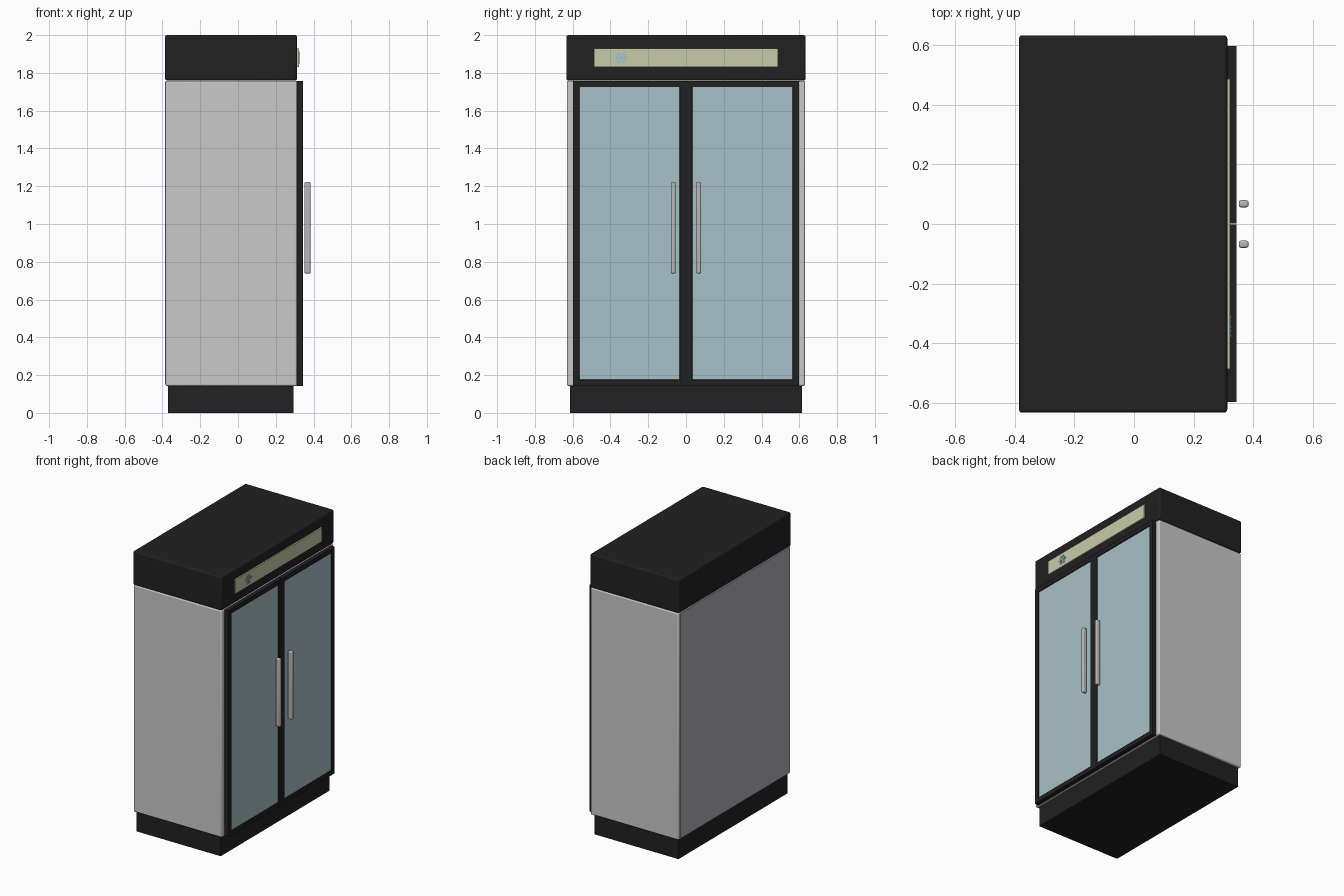
import bpy, bmesh, math
from mathutils import Matrix

if "Cube" in bpy.data.objects:
    bpy.data.objects.remove(bpy.data.objects["Cube"])


def material(name, r, g, b):
    m = bpy.data.materials.new(name)
    m.diffuse_color = (r, g, b, 1)
    m.use_nodes = True
    m.node_tree.nodes["Principled BSDF"].inputs["Base Color"].default_value = m.diffuse_color
    return m


BLACK = material("black plastic", 0.015, 0.015, 0.015)
PANEL = material("light grey panel", 0.59, 0.59, 0.59)
BACK = material("back grey", 0.43, 0.43, 0.48)
GLASS = material("pale blue glass", 0.39, 0.53, 0.58)
SIGN = material("cream sign", 0.58, 0.60, 0.40)
ICE = material("ice blue", 0.32, 0.53, 0.65)
METAL = material("handle metal", 0.48, 0.48, 0.49)


def finish(name, bm, mats):
    mesh = bpy.data.meshes.new(name)
    bm.to_mesh(mesh)
    bm.free()
    for m in mats:
        mesh.materials.append(m)
    obj = bpy.data.objects.new(name, mesh)
    bpy.context.collection.objects.link(obj)
    return obj


def add_box(bm, x, y, z):
    """Axis-aligned box from (min, max) pairs."""
    size = [b - a for a, b in (x, y, z)]
    mid = [(a + b) / 2 for a, b in (x, y, z)]
    mat = Matrix.Translation(mid) @ Matrix.Diagonal((*size, 1))
    return bmesh.ops.create_cube(bm, size=1, matrix=mat)["verts"]


def box(name, x, y, z, mat, bevel=0):
    bm = bmesh.new()
    add_box(bm, x, y, z)
    obj = finish(name, bm, [mat])
    if bevel:
        mod = obj.modifiers.new("rounded edges", "BEVEL")
        mod.width = bevel
        mod.segments = 3
        bpy.context.view_layer.objects.active = obj
        obj.select_set(True)
        bpy.ops.object.shade_smooth_by_angle(angle=math.radians(35))
        obj.select_set(False)
    return obj


# Plinth, cabinet, back panel and header
box("plinth", (-0.37, 0.293), (-0.613, 0.613), (0, 0.145), BLACK)
box("cabinet", (-0.383, 0.313), (-0.63, 0.63), (0.143, 1.758), PANEL, 0.008)
box("back_panel", (-0.386, -0.38), (-0.615, 0.615), (0.15, 1.755), BACK)
box("header", (-0.386, 0.313), (-0.633, 0.633), (1.76, 2.0), BLACK, 0.01)

# Light sign on the header
box("sign", (0.31, 0.323), (-0.487, 0.487), (1.83, 1.93), SIGN)

# Snowflake: three crossed bars with small side twigs
bm = bmesh.new()
for i in range(6):
    arm = add_box(bm, (0.322, 0.326), (-0.003, 0.003), (0, 0.036))
    for side in (-1, 1):
        twig = add_box(bm, (0.322, 0.3255), (-0.0025, 0.0025), (0, 0.014))
        bmesh.ops.rotate(bm, verts=twig, matrix=Matrix.Rotation(side * math.radians(55), 3, 'X'))
        bmesh.ops.translate(bm, verts=twig, vec=(0, 0, 0.018))
        arm += twig
    bmesh.ops.rotate(bm, verts=arm, matrix=Matrix.Rotation(math.radians(60 * i + 30), 3, 'X'))
    bmesh.ops.translate(bm, verts=arm, vec=(0, -0.343, 1.88))
finish("snowflake", bm, [ICE])

# Doors with recessed glass, and their upright handles
for side, label in ((-1, "left"), (1, "right")):
    bm = bmesh.new()
    add_box(bm, (0.311, 0.344), sorted((side * 0.001, side * 0.597)), (0.143, 1.757))
    bm.normal_update()
    pane = [f for f in bm.faces if f.normal.x > 0.9]
    bmesh.ops.inset_individual(bm, faces=pane, thickness=0.045)
    bmesh.ops.inset_individual(bm, faces=pane, thickness=0.001, depth=-0.006)
    pane[0].material_index = 1
    finish(label + "_door", bm, [BLACK, GLASS])
    y = side * 0.068
    box(label + "_handle", (0.352, 0.384), (y - 0.012, y + 0.012), (0.738, 1.223), METAL, 0.007)
